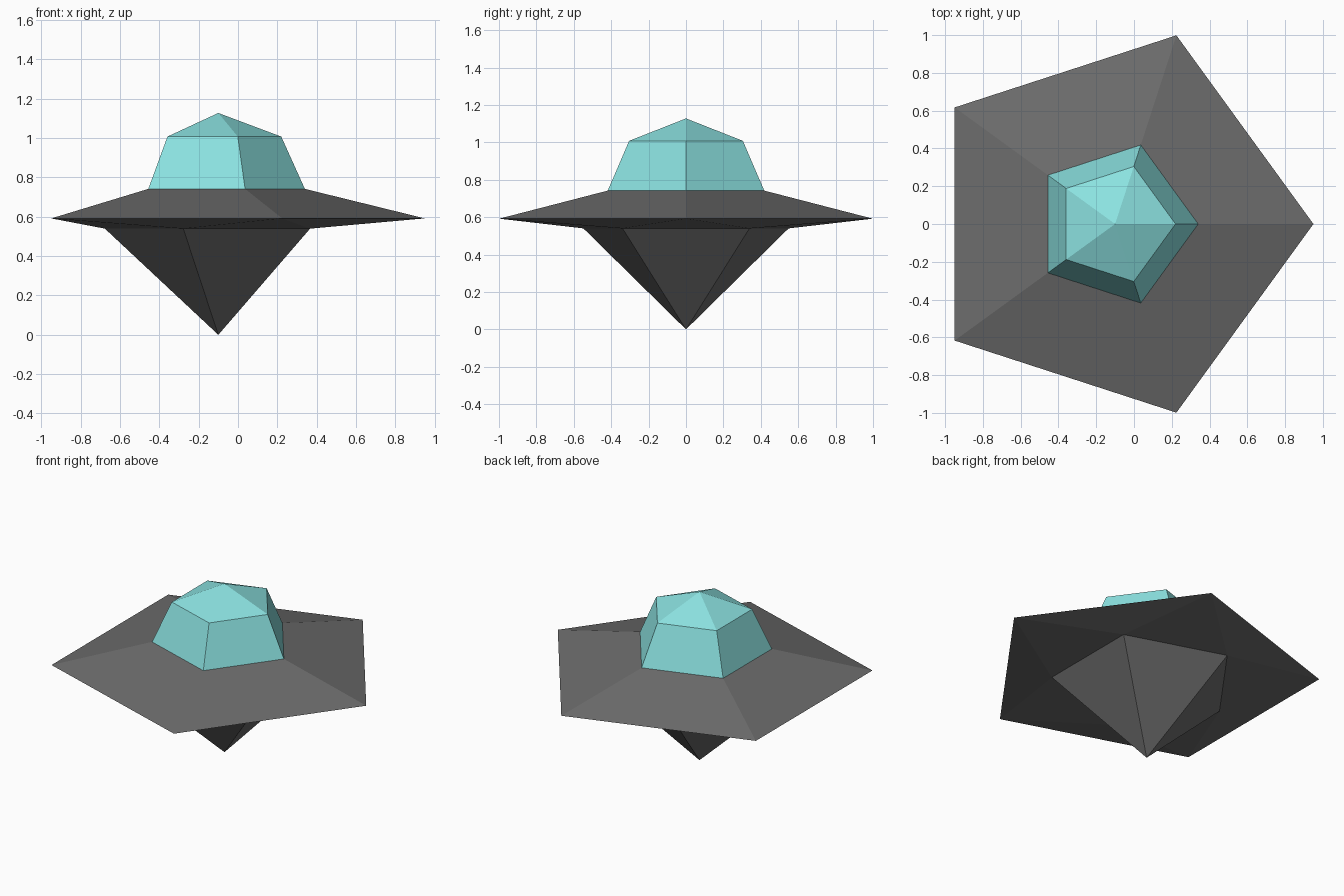
import bpy, bmesh, math

if "Cube" in bpy.data.objects:
    bpy.data.objects.remove(bpy.data.objects["Cube"])

CX = -0.10   # centre axis of all pentagons
N = 5


def material(name, rgb):
    m = bpy.data.materials.new(name)
    m.diffuse_color = (*rgb, 1)
    m.use_nodes = True
    m.node_tree.nodes["Principled BSDF"].inputs["Base Color"].default_value = m.diffuse_color
    return m


def loft(name, mat, rings, bottom=None, top=None):
    """Join pentagon rings (radius, z, turn in degrees) bottom to top; optional end points."""
    bm = bmesh.new()
    loops = []
    for r, z, turn in rings:
        angles = [math.radians(turn + 360 / N * i) for i in range(N)]
        loops.append([bm.verts.new((CX + r * math.cos(a), r * math.sin(a), z)) for a in angles])
    for (lo, hi), (a, b) in zip(zip(loops, loops[1:]), zip(rings, rings[1:])):
        for i in range(N):
            j = (i + 1) % N
            if a[2] == b[2]:
                bm.faces.new((lo[i], lo[j], hi[j], hi[i]))
            else:  # upper ring turned back by half a side: band of triangles
                bm.faces.new((hi[i], lo[i], hi[j]))
                bm.faces.new((lo[i], lo[j], hi[j]))
    for loop, z in ((loops[0], bottom), (loops[-1], top)):
        if z is not None:
            tip = bm.verts.new((CX, 0, z))
            for i in range(N):
                bm.faces.new((loop[i], loop[(i + 1) % N], tip))
    bmesh.ops.recalc_face_normals(bm, faces=bm.faces)
    mesh = bpy.data.meshes.new(name)
    bm.to_mesh(mesh)
    bm.free()
    mesh.materials.append(mat)
    obj = bpy.data.objects.new(name, mesh)
    bpy.context.collection.objects.link(obj)
    return obj


grey = material("dark grey metal", (0.15, 0.15, 0.15))
teal = material("teal glass", (0.26, 0.76, 0.75))

# Hull: pointed keel, half-turned pentagon neck, wide rim, sloping deck (closed at top)
loft("saucer_hull", grey,
     [(0.577, 0.54, 36), (1.05, 0.592, 0), (0.44, 0.742, 0)], bottom=0.0, top=0.742)

# Glass canopy with a shallow pointed roof
loft("canopy", teal, [(0.44, 0.742, 0), (0.32, 1.008, 0)], top=1.128)
